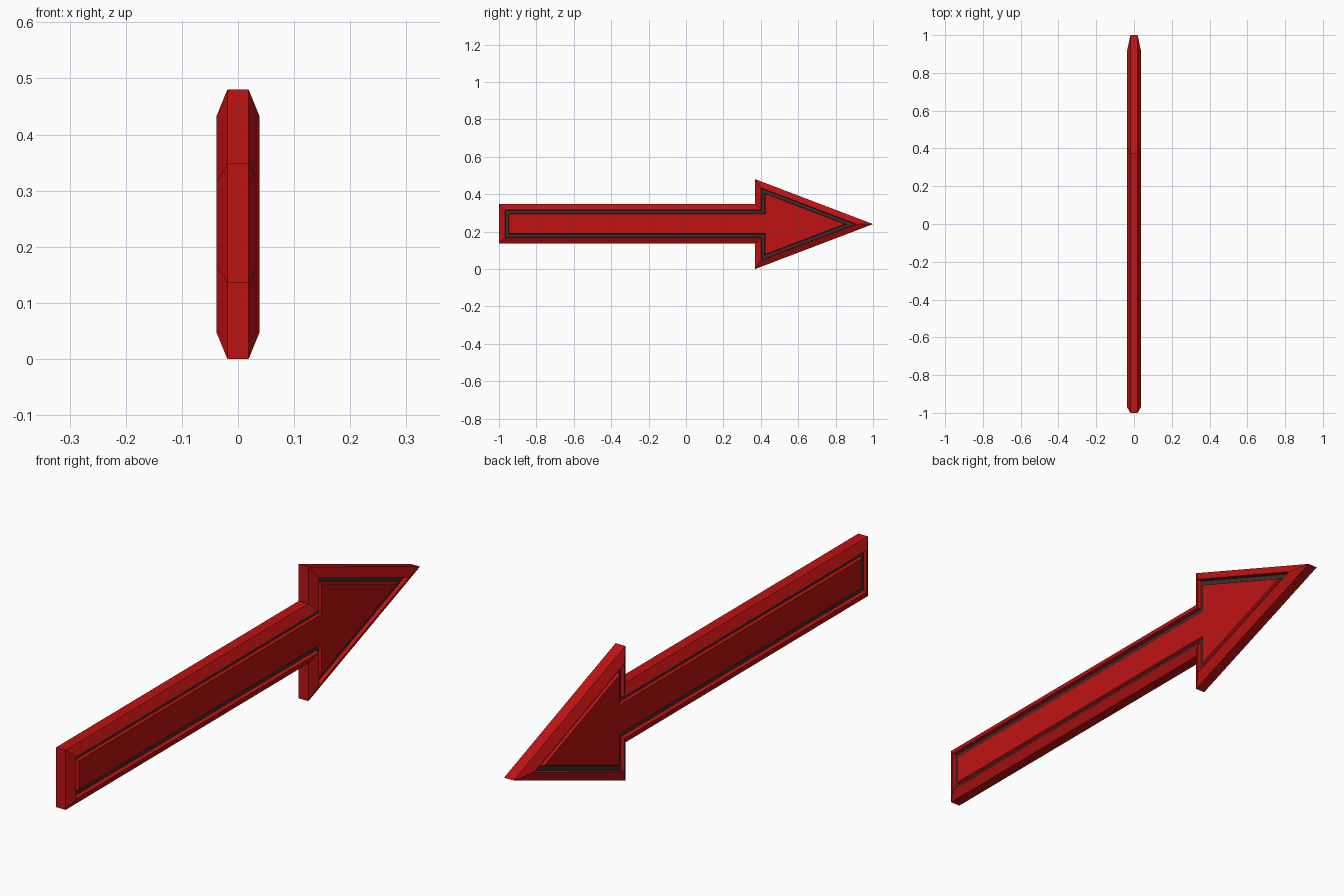
import bpy, bmesh
from mathutils import Vector

if "Cube" in bpy.data.objects:
    bpy.data.objects.remove(bpy.data.objects["Cube"])

def material(name, col):
    m = bpy.data.materials.new(name)
    m.diffuse_color = (*col, 1)
    m.use_nodes = True
    m.node_tree.nodes["Principled BSDF"].inputs["Base Color"].default_value = m.diffuse_color
    return m

red = material("red", (0.52, 0.006, 0.006))
dark = material("dark grey", (0.035, 0.035, 0.035))

# arrow outline (y, z), counter-clockwise seen from +x
outline = [Vector(p) for p in [(-1, 0.135), (0.37, 0.135), (0.37, 0.0), (1, 0.24),
                               (0.37, 0.48), (0.37, 0.348), (-1, 0.348)]]

def inset(d):
    """Mitred inward offset of the outline."""
    pts, n = [], len(outline)
    for i, p in enumerate(outline):
        a = (p - outline[i - 1]).normalized()
        b = (outline[(i + 1) % n] - p).normalized()
        na, nb = Vector((-a.y, a.x)), Vector((-b.y, b.x))
        pts.append(p + (na + nb) * d / (1 + na.dot(nb)))
    return pts

# rings from the rim inward: bevel, groove wall, groove floor, panel wall
profile = [(0.019, 0.0), (0.038, 0.032), (0.025, 0.035), (0.025, 0.050), (0.034, 0.054)]
FLOOR = 2

bm = bmesh.new()
rims = []
for side in (1, -1):
    rings = [[bm.verts.new((side * x, p.x, p.y)) for p in inset(d)] for x, d in profile]
    rims.append(rings[0])
    for k in range(len(rings) - 1):
        r, s = rings[k], rings[k + 1]
        for i in range(len(r)):
            j = (i + 1) % len(r)
            f = bm.faces.new((r[i], r[j], s[j], s[i]))
            f.material_index = 1 if k == FLOOR else 0
    bm.faces.new(rings[-1])  # raised centre panel

# outer rim joining both sides
a, b = rims
for i in range(len(a)):
    j = (i + 1) % len(a)
    bm.faces.new((a[i], a[j], b[j], b[i]))
bmesh.ops.recalc_face_normals(bm, faces=bm.faces)

mesh = bpy.data.meshes.new("arrow_sign")
bm.to_mesh(mesh)
bm.free()
mesh.materials.append(red)
mesh.materials.append(dark)
bpy.context.collection.objects.link(bpy.data.objects.new("arrow_sign", mesh))
